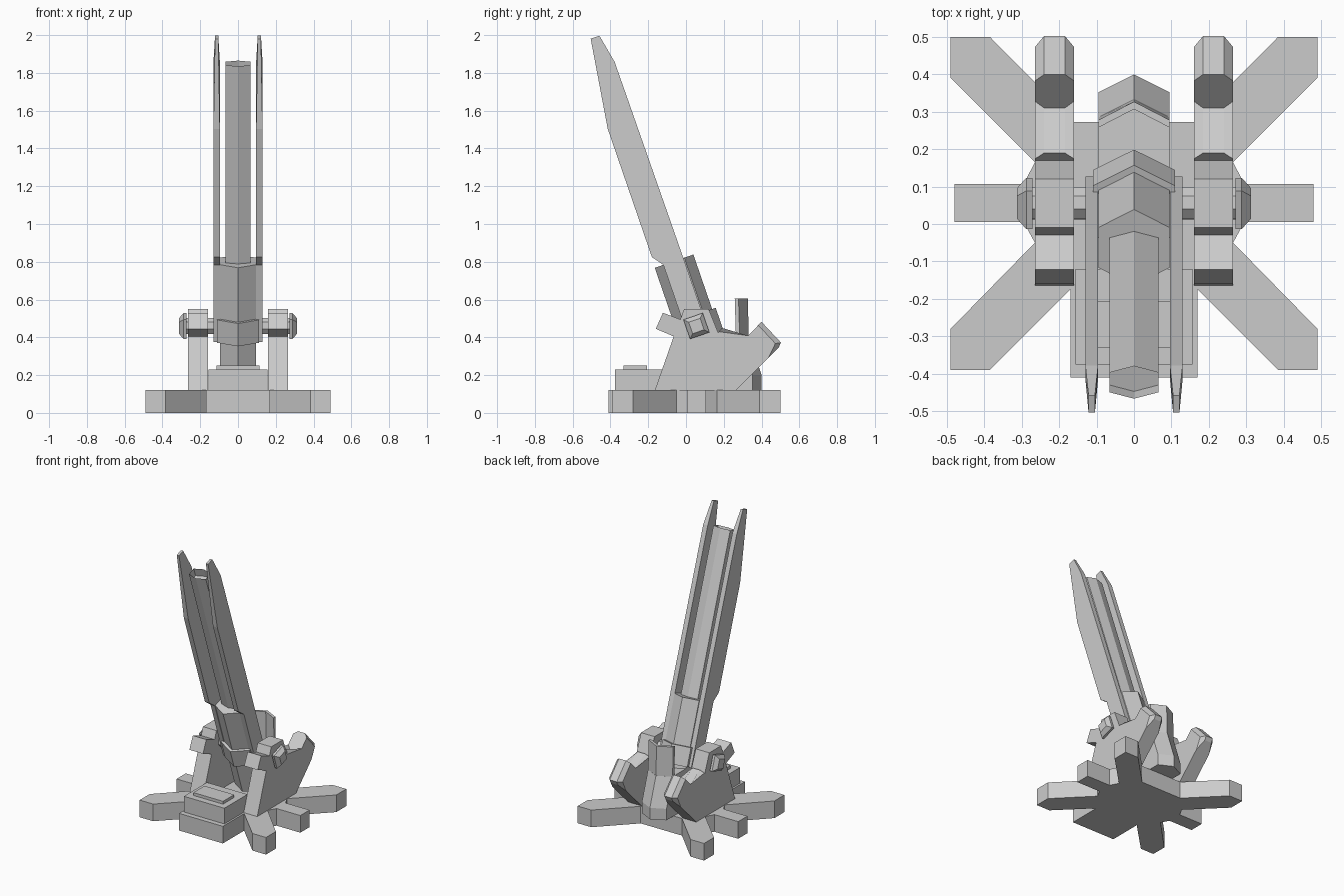
import bpy, bmesh, math
from mathutils import Matrix

if "Cube" in bpy.data.objects:
    bpy.data.objects.remove(bpy.data.objects["Cube"])

# Tilted frame of the gun: local z runs up the barrel, local y points to its back
TILT = Matrix.Translation((0, 0.055, 0.46)) @ Matrix.Rotation(math.radians(19), 4, 'X')


def finish(name, bm, matrix=None, mirror=False):
    if matrix:
        bm.transform(matrix)
    bmesh.ops.recalc_face_normals(bm, faces=bm.faces)
    mesh = bpy.data.meshes.new(name)
    bm.to_mesh(mesh)
    bm.free()
    ob = bpy.data.objects.new(name, mesh)
    bpy.context.collection.objects.link(ob)
    if mirror:
        ob.modifiers.new("Mirror", 'MIRROR').use_mirror_merge = False
    return ob


def loft(rings):
    """Closed solid through rings of equal length."""
    bm = bmesh.new()
    vs = [[bm.verts.new(p) for p in r] for r in rings]
    n = len(vs[0])
    for a, b in zip(vs, vs[1:]):
        for i in range(n):
            j = (i + 1) % n
            bm.faces.new((a[i], a[j], b[j], b[i]))
    bm.faces.new(vs[0][::-1])
    bm.faces.new(vs[-1])
    return bm, vs


def prism_z(outline, z0, z1):
    return loft([[(x, y, z) for x, y in outline] for z in (z0, z1)])


def prism_x(profile, x0, x1):
    return loft([[(x, y, z) for y, z in profile] for x in (x0, x1)])


def hexagon(w, side, peak):
    return [(w, -side), (w, side), (0, peak), (-w, side), (-w, -side), (0, -peak)]


def rect(x, y0, y1):
    return [(-x, y0), (x, y0), (x, y1), (-x, y1)]


# Star-shaped foot plate
half = [(0.17, -0.41), (0.17, -0.175), (0.385, -0.39), (0.49, -0.39), (0.49, -0.28),
        (0.265, -0.05), (0.295, 0.005), (0.48, 0.005), (0.48, 0.107), (0.295, 0.107),
        (0.265, 0.165), (0.49, 0.39), (0.49, 0.5), (0.385, 0.5), (0.16, 0.273)]
finish("foot_plate", prism_z(half + [(-x, y) for x, y in reversed(half)], 0, 0.12)[0])

# Front housing and lid
finish("front_housing", prism_z(rect(0.157, -0.375, -0.12), 0.12, 0.23)[0])
finish("housing_lid", prism_z(rect(0.115, -0.33, -0.207), 0.23, 0.25)[0])

# Side cheeks with chamfered rear prongs
cheek = [(-0.165, 0.12), (-0.065, 0.405), (-0.16, 0.445), (-0.122, 0.53), (-0.03, 0.495),
         (-0.01, 0.55), (0.12, 0.55), (0.17, 0.425), (0.19, 0.45), (0.31, 0.39),
         (0.4, 0.482), (0.503, 0.372), (0.49, 0.345), (0.265, 0.12)]
bm, vs = prism_x(cheek, 0.16, 0.265)
edges = [bm.edges.get((r[i], r[i + 1])) for r in vs for i in (8, 10, 11)]
bmesh.ops.bevel(bm, geom=edges, offset=0.025, segments=1, affect='EDGES', profile=0.5)
finish("side_cheek", bm, mirror=True)

# Pivot shafts and tapered square caps
shaft = [(0.046 * math.cos(math.radians(a)), 0.046 * math.sin(math.radians(a)))
         for a in range(0, 360, 45)]
finish("pivot_shaft", prism_x(shaft, 0.08, 0.28)[0], TILT, True)
cap = [[(x, y * h, z * h) for y, z in ((-1, -1), (1, -1), (1, 1), (-1, 1))]
       for x, h in ((0.272, 0.054), (0.288, 0.054), (0.313, 0.032))]
finish("pivot_cap", loft(cap)[0], TILT, True)

# Gun sleeve and collar
finish("gun_sleeve", prism_z(hexagon(0.095, 0.057, 0.108), -0.3, 0.363)[0], TILT)
finish("gun_collar", prism_z(hexagon(0.11, 0.07, 0.128), -0.07, 0.058)[0], TILT)

# Hexagonal barrel with a recessed bore
bm, vs = prism_z(hexagon(0.065, 0.028, 0.046), 0.3, 1.47)
end = bm.faces.get(vs[-1])
bmesh.ops.inset_individual(bm, faces=[end], thickness=0.012)
inner = bmesh.ops.extrude_discrete_faces(bm, faces=[end])["faces"][0]
bmesh.ops.translate(bm, verts=inner.verts, vec=(0, 0, -0.06))
finish("barrel", bm, TILT)

# Side blades, thinned at the tip
blade = [(-0.034, 1.62), (0.015, 1.62), (0.046, 1.463), (0.052, 0.363), (0.052, -0.07),
         (-0.06, -0.07), (-0.06, 0.363), (-0.104, 0.422), (-0.104, 1.14)]
bm, vs = prism_x(blade, 0.096, 0.13)
for r in vs:
    for v in r[:2]:
        v.co.x = 0.113 + (v.co.x - 0.113) * 0.5
finish("side_blade", bm, TILT, True)


# Rear breech and upright chevron fin
def chevron(side, peak, thick, z):
    return [(-0.095, side, z), (0, peak, z), (0.095, side, z),
            (0.095, side - thick, z), (0, peak - thick, z), (-0.095, side - thick, z)]


finish("rear_breech", loft([chevron(0.352, 0.4, 0.17, 0.12), chevron(0.352, 0.4, 0.17, 0.2),
                            chevron(0.285, 0.333, 0.15, 0.4)])[0])
finish("rear_fin", loft([chevron(0.285, 0.333, 0.02, 0.38),
                         chevron(0.278, 0.327, 0.02, 0.605)])[0])
